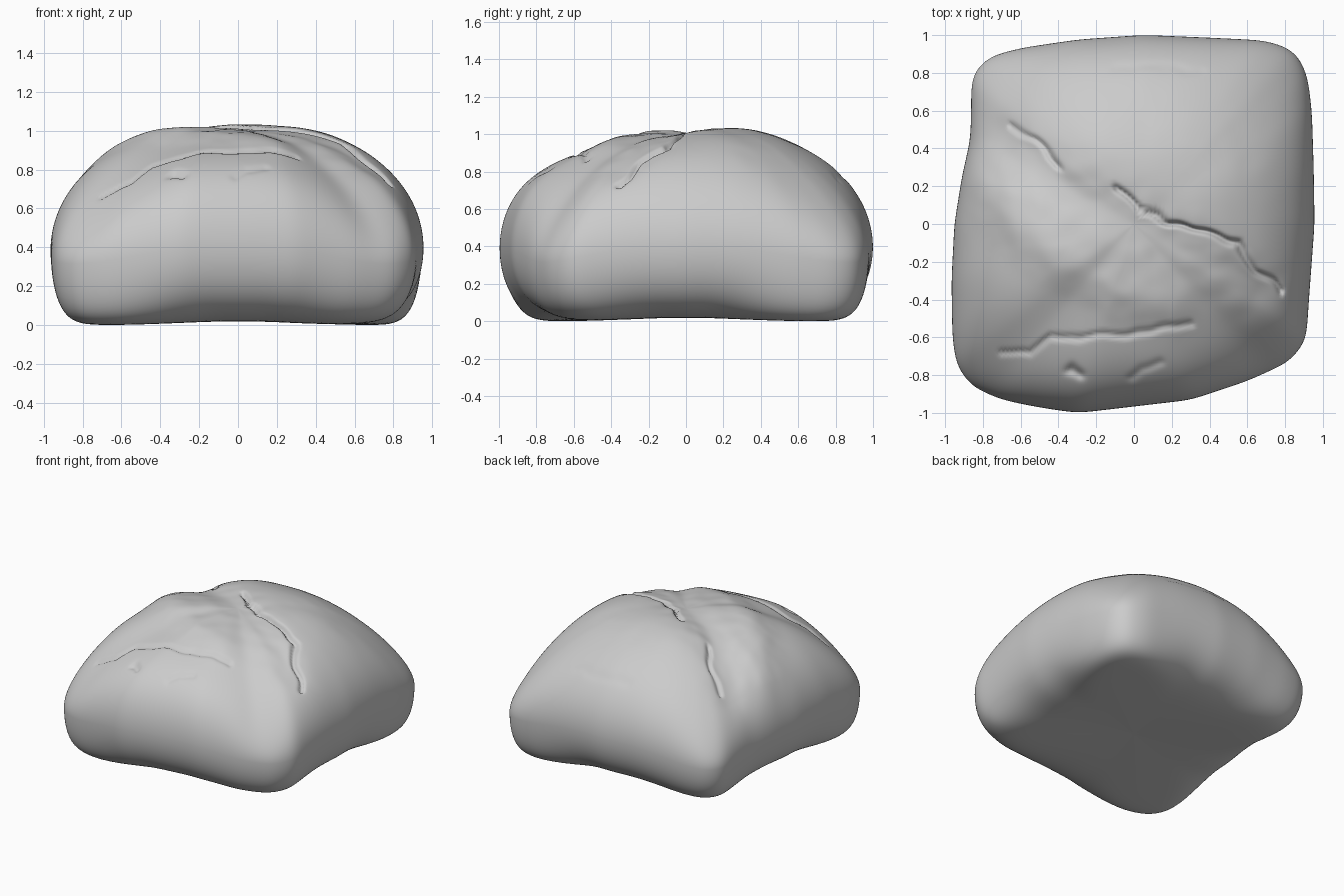
import bpy
import bmesh
import math
from mathutils import Vector, noise

cube = bpy.data.objects.get("Cube")
if cube:
    bpy.data.objects.remove(cube, do_unlink=True)

SEGMENTS, RINGS = 400, 80

# Plan outline of the loaf at its widest height, counter-clockwise
OUTLINE = [(.955, 0), (.95, .3), (.94, .6), (.915, .8), (.85, .92), (.7, .97),
           (.4, .985), (.05, 1), (-.3, .975), (-.6, .93), (-.77, .885),
           (-.86, .79), (-.86, .6), (-.865, .45), (-.91, .25), (-.95, 0),
           (-.965, -.3), (-.96, -.6), (-.94, -.75), (-.86, -.86), (-.7, -.93),
           (-.5, -.97), (-.3, -1), (0, -.965), (.3, -.93), (.6, -.83),
           (.82, -.73), (.91, -.62), (.925, -.4), (.94, -.2)]

# Relief of the crust: path, depth (negative is raised), width
RELIEF = [
    # splits
    ([(-.1, .18), (.1, .05), (.3, -.03), (.55, -.1), (.65, -.25), (.78, -.35)], .035, .016),
    ([(-.65, .52), (-.52, .45), (-.4, .3)], .025, .016),
    ([(-.7, -.68), (-.55, -.68), (-.45, -.6), (-.3, -.6), (-.1, -.59), (.3, -.53)], .016, .016),
    ([(-.33, -.77), (-.29, -.8)], .025, .025),
    ([(-.02, -.82), (.05, -.76), (.13, -.74)], .01, .022),
    ([(-.1, .82), (.12, .83), (.35, .81)], .006, .025),
    # wide hollow along the scoring
    ([(-.7, .45), (-.4, .2), (0, .0), (.35, -.17), (.65, -.34)], .028, .12),
    # swollen crust behind and in front of the scoring
    ([(-.15, .42), (.1, .34), (.4, .25)], -.022, .25),
    ([(-.8, .2), (-.62, 0), (-.4, -.2), (-.1, -.36), (.2, -.44)], -.022, .11),
]


def ray_radius(angle):
    """Distance from the centre to the outline along an angle."""
    d = Vector((math.cos(angle), math.sin(angle)))
    for a, b in zip(OUTLINE, OUTLINE[1:] + OUTLINE[:1]):
        a, b = Vector(a), Vector(b)
        e = b - a
        den = d.x * e.y - d.y * e.x
        if abs(den) > 1e-9:
            s = (a.x * e.y - a.y * e.x) / den
            k = (a.x * d.y - a.y * d.x) / den
            if s > 0 and -1e-6 <= k <= 1 + 1e-6:
                return s
    return 1


def path_distance(p, path):
    best = 9
    for a, b in zip(path, path[1:]):
        a, b = Vector(a), Vector(b)
        e = b - a
        k = max(0, min(1, (p - a).dot(e) / e.length_squared))
        best = min(best, (p - a - e * k).length)
    return best


def dome(t):
    return math.sqrt(max(0, 1 - t ** 2.5))


def shoulder(t):
    """Straighter slope with a fuller edge, used at the front."""
    return math.sqrt(max(0, 1 - t ** 10)) * (1 - .47 * t ** 1.6)


def crust_cut(x, y):
    wobble = noise.noise(Vector((x * 9, y * 9, 4))) * .02
    p = Vector((x + wobble, y + wobble))
    return sum(depth * math.exp(-(path_distance(p, path) / width) ** 2)
               for path, depth, width in RELIEF)


def loaf_point(t, i, top):
    angle = math.tau * i / SEGMENTS
    c, s = math.cos(angle), math.sin(angle)
    x, y = t * radii[i] * c, t * radii[i] * s
    corner = abs(math.sin(2 * angle)) ** 4
    waist = .41 - .08 * corner
    if top:
        size = (c ** 6 + s ** 6) ** (1 / 6)
        front = min(1, max(0, -s / size)) ** 4
        side = dome(t) + (shoulder(t) - dome(t)) * front
        h = side * dome(t * 1.08 * abs(c * s) / size ** 2)
        z = waist + (1.04 - waist) * h
        z -= crust_cut(x, y) * min(1, h * 2)
        z += .01 * noise.noise(Vector((x * 3, y * 3, 1))) * h
    else:
        sharpness = 6.5 + corner * (12 if c * s > 0 else 4)
        lift = math.sqrt(max(0, 1 - t ** sharpness))
        floor = .02 + .02 * (1 - t) - .015 * corner * t
        z = waist + (floor - waist) * lift
    return x, y, z


# Rounded outline radii
radii = [ray_radius(math.tau * i / SEGMENTS) for i in range(SEGMENTS)]
for _ in range(16):
    radii = [(radii[i - 1] + 2 * radii[i] + radii[(i + 1) % SEGMENTS]) / 4
             for i in range(SEGMENTS)]

# Loaf skin: rings from the crown out to the waist, then in to the base
bm = bmesh.new()
steps = [(math.sin(math.pi / 2 * k / RINGS), True) for k in range(1, RINGS + 1)]
steps += [(math.sin(math.pi / 2 * k / 40), False) for k in range(39, 0, -1)]
rings = [[bm.verts.new(loaf_point(t, i, top)) for i in range(SEGMENTS)] for t, top in steps]
for a, b in zip(rings, rings[1:]):
    for i in range(SEGMENTS):
        j = (i + 1) % SEGMENTS
        bm.faces.new((a[i], b[i], b[j], a[j]))
for ring, top in ((rings[0], True), (rings[-1], False)):
    centre = bm.verts.new(loaf_point(0, 0, top))
    for i in range(SEGMENTS):
        bm.faces.new((centre, ring[i], ring[(i + 1) % SEGMENTS]))
bmesh.ops.recalc_face_normals(bm, faces=bm.faces)

# Rest the loaf on the ground
low = min(v.co.z for v in bm.verts)
bmesh.ops.translate(bm, verts=bm.verts, vec=(0, 0, -low))

mesh = bpy.data.meshes.new("bread_loaf")
bm.to_mesh(mesh)
bm.free()
loaf = bpy.data.objects.new("bread_loaf", mesh)
bpy.context.collection.objects.link(loaf)

# Plain grey crust
crust = bpy.data.materials.new("light_grey_crust")
crust.use_nodes = True
colour = (.6, .6, .6, 1)
crust.diffuse_color = colour
crust.node_tree.nodes["Principled BSDF"].inputs["Base Color"].default_value = colour
mesh.materials.append(crust)

bpy.context.view_layer.objects.active = loaf
loaf.select_set(True)
bpy.ops.object.shade_smooth()
